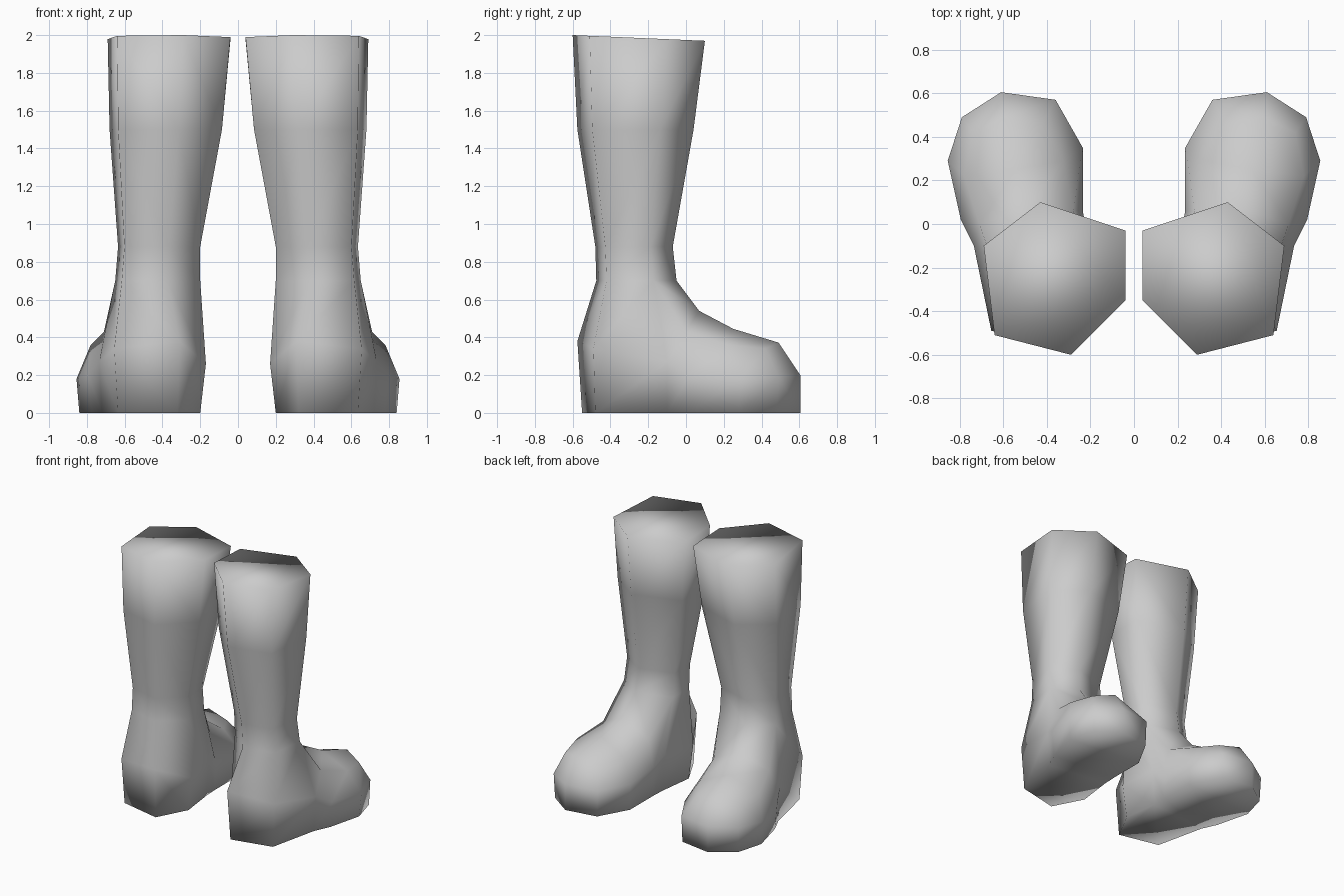
import bpy, bmesh

if "Cube" in bpy.data.objects:
    bpy.data.objects.remove(bpy.data.objects["Cube"])

grey = bpy.data.materials.new("boot grey")
grey.diffuse_color = (0.6, 0.6, 0.6, 1)
grey.use_nodes = True
grey.node_tree.nodes["Principled BSDF"].inputs["Base Color"].default_value = grey.diffuse_color

# Hexagonal shaft outline: inner front, front, outer front, outer back, back, inner back
HEX = [(0.04, -0.03), (0.43, 0.10), (0.69, -0.10), (0.64, -0.51), (0.29, -0.60), (0.04, -0.35)]

# Shaft rings: x range, y range, height
SHAFT = [(0.04, 0.69, -0.60, 0.10, 1.985),
         (0.085, 0.68, -0.575, 0.04, 1.5),
         (0.20, 0.635, -0.48, -0.07, 0.88),
         (0.20, 0.65, -0.475, -0.05, 0.7)]

# Heel rings: outer front, outer back, back, inner back, inner front
HEEL = [[(0.735, -0.1, 0.27), (0.655, -0.49, 0.34), (0.31, -0.575, 0.38), (0.17, -0.33, 0.26), (0.215, -0.05, 0.28)],
        [(0.72, -0.1, 0), (0.635, -0.48, 0), (0.32, -0.55, 0), (0.2, -0.32, 0), (0.235, -0.05, 0)]]

# Foot arches: sole, side and shoulder outside, top, then shoulder, side and sole inside
ARCHES = [[(0.775, 0.02, 0), (0.795, 0.02, 0.2), (0.71, 0, 0.43), (0.49, 0.07, 0.54),
           (0.28, 0.06, 0.43), (0.235, 0.06, 0.22), (0.24, 0.06, 0)],
          [(0.84, 0.28, 0), (0.855, 0.29, 0.18), (0.78, 0.22, 0.36), (0.54, 0.25, 0.445),
           (0.325, 0.29, 0.36), (0.235, 0.35, 0.2), (0.24, 0.34, 0)],
          [(0.785, 0.48, 0), (0.79, 0.49, 0.19), (0.74, 0.42, 0.34), (0.59, 0.49, 0.372),
           (0.42, 0.46, 0.34), (0.36, 0.57, 0.2), (0.365, 0.565, 0)]]


def make_boot(name, side):
    bm = bmesh.new()

    def vert(p):
        return bm.verts.new((p[0] * side, p[1], p[2]))

    def bridge(a, b, closed=False):
        for i in range(len(a) if closed else len(a) - 1):
            j = (i + 1) % len(a)
            bm.faces.new((a[i], a[j], b[j], b[i]))

    # Shaft with a slightly tilted, closed top
    rings = []
    for k, (x0, x1, y0, y1, z) in enumerate(SHAFT):
        ring = []
        for hx, hy in HEX:
            x = x0 + (hx - 0.04) / 0.65 * (x1 - x0)
            y = y0 + (hy + 0.6) / 0.7 * (y1 - y0)
            ring.append(vert((x, y, 2 - 0.043 * (y + 0.6) if k == 0 else z)))
        rings.append(ring)
    bm.faces.new(rings[0])
    for a, b in zip(rings, rings[1:]):
        bridge(a, b, True)

    # Heel around the back of the ankle
    ankle = rings[-1]
    heel = [[vert(p) for p in row] for row in HEEL]
    bridge(ankle[2:] + ankle[:1], heel[0])
    bridge(heel[0], heel[1])

    # Foot growing out of the ankle front
    arches = [[heel[1][0], heel[0][0], ankle[2], ankle[1], ankle[0], heel[0][4], heel[1][4]]]
    arches += [[vert(p) for p in row] for row in ARCHES]
    for a, b in zip(arches, arches[1:]):
        bridge(a, b)
        bm.faces.new((a[0], b[0], b[6], a[6]))  # sole strip
    bm.faces.new(heel[1])                       # sole under the heel

    # Toe cap
    so, mo, uo, top, ui, mi, si = arches[-1]
    tip, tip_sole = vert((0.61, 0.605, 0.2)), vert((0.61, 0.605, 0))
    for f in ((top, uo, mo, tip), (top, tip, mi, ui), (mo, so, tip_sole, tip),
              (tip, tip_sole, si, mi), (so, si, tip_sole)):
        bm.faces.new(f)

    bmesh.ops.recalc_face_normals(bm, faces=bm.faces)
    for f in bm.faces:
        f.smooth = True
    mesh = bpy.data.meshes.new(name)
    bm.to_mesh(mesh)
    bm.free()
    mesh.materials.append(grey)
    bpy.context.collection.objects.link(bpy.data.objects.new(name, mesh))


make_boot("right_boot", 1)
make_boot("left_boot", -1)
